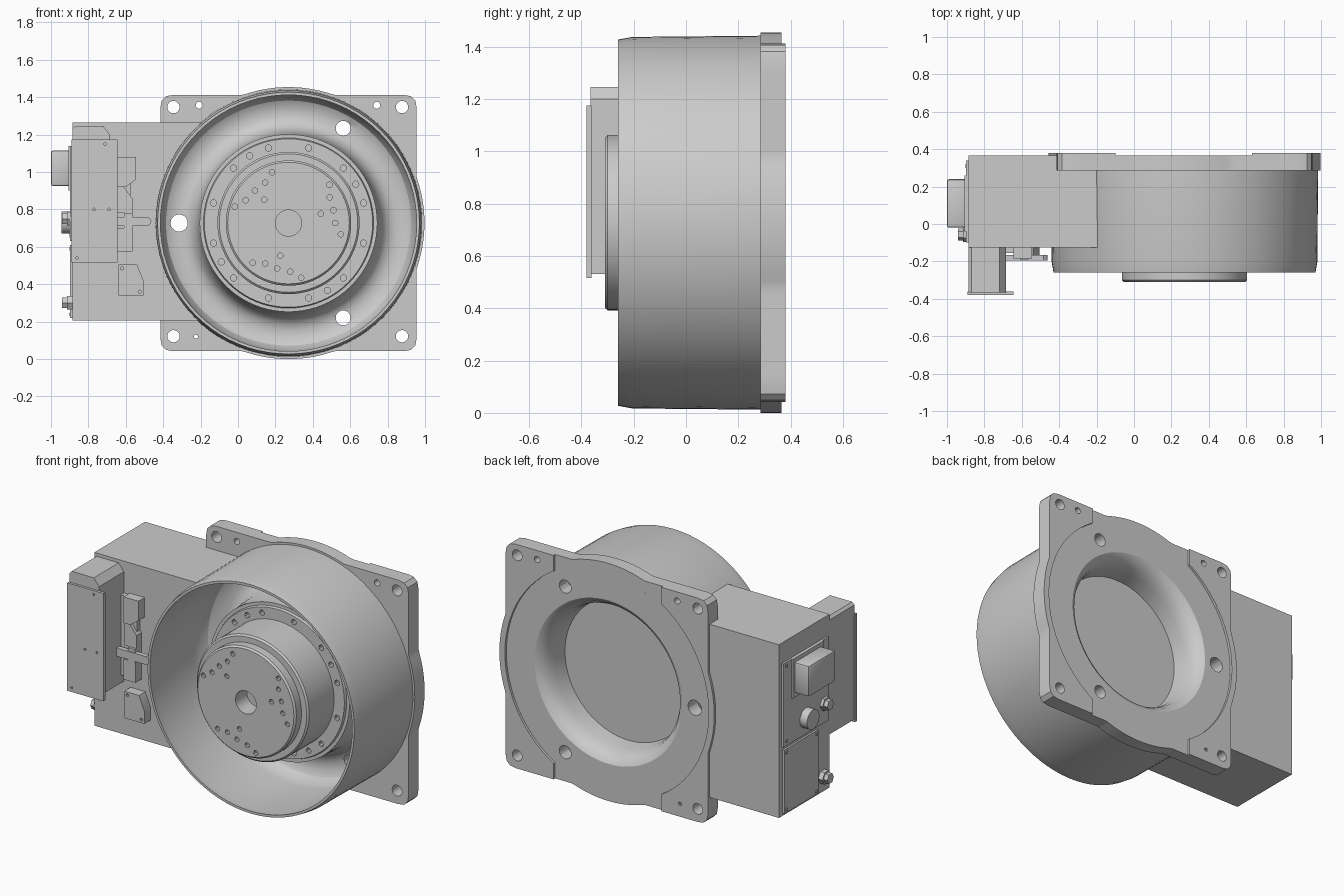
import bpy, bmesh, math
from mathutils import Vector

if "Cube" in bpy.data.objects:
    bpy.data.objects.remove(bpy.data.objects["Cube"])

CX, CZ = 0.27, 0.727          # axis of the round housing


def finish(name, bm, angle=30):
    bmesh.ops.remove_doubles(bm, verts=bm.verts, dist=1e-5)
    bmesh.ops.recalc_face_normals(bm, faces=bm.faces)
    me = bpy.data.meshes.new(name)
    bm.to_mesh(me)
    bm.free()
    ob = bpy.data.objects.new(name, me)
    bpy.context.collection.objects.link(ob)
    if angle:
        smooth(ob, angle)
    return ob


def smooth(ob, angle=30):
    bpy.ops.object.select_all(action='DESELECT')
    ob.select_set(True)
    bpy.context.view_layer.objects.active = ob
    bpy.ops.object.shade_smooth_by_angle(angle=math.radians(angle))


def add_prism(bm, pts, a, b, axis='Y'):
    """Extrude a 2D outline: (x, z) along Y or (y, z) along X."""
    def put(p, t):
        return (p[0], t, p[1]) if axis == 'Y' else (t, p[0], p[1])
    lo = [bm.verts.new(put(p, a)) for p in pts]
    hi = [bm.verts.new(put(p, b)) for p in pts]
    bm.faces.new(lo)
    bm.faces.new(hi[::-1])
    n = len(pts)
    for i in range(n):
        bm.faces.new((lo[i], hi[i], hi[(i + 1) % n], lo[(i + 1) % n]))


def prism(name, pts, a, b, axis='Y', bevel=0):
    bm = bmesh.new()
    add_prism(bm, pts, a, b, axis)
    if bevel:
        bmesh.ops.recalc_face_normals(bm, faces=bm.faces)
        es = [e for e in bm.edges if e.calc_face_angle(0) > 0.8]
        bmesh.ops.bevel(bm, geom=es, offset=bevel, segments=2, profile=0.5, affect='EDGES')
    return finish(name, bm)


def rect(u0, u1, v0, v1):
    return [(u0, v0), (u1, v0), (u1, v1), (u0, v1)]


def circle(u, v, r, n=20):
    return [(u + r * math.cos(2 * math.pi * i / n), v + r * math.sin(2 * math.pi * i / n)) for i in range(n)]


def polar(r, deg):
    return CX + r * math.cos(math.radians(deg)), CZ + r * math.sin(math.radians(deg))


def lathe(name, profile, n=80):
    bm = bmesh.new()
    rings = []
    for i in range(n):
        a = 2 * math.pi * i / n
        rings.append([bm.verts.new((CX + r * math.cos(a), y, CZ + r * math.sin(a))) for r, y in profile])
    for i in range(n):
        p, q = rings[i], rings[(i + 1) % n]
        for j in range(len(profile) - 1):
            bm.faces.new((p[j], p[j + 1], q[j + 1], q[j]))
    return finish(name, bm)


def cut(ob, shapes):
    """Subtract a list of (outline, y0, y1) prisms, one by one group."""
    bm = bmesh.new()
    for pts, a, b in shapes:
        add_prism(bm, pts, a, b)
    cutter = finish("cutter", bm, 0)
    cutter.hide_render = True
    mod = ob.modifiers.new("cut", 'BOOLEAN')
    mod.operation, mod.solver, mod.object = 'DIFFERENCE', 'EXACT', cutter
    dg = bpy.context.evaluated_depsgraph_get()
    me = bpy.data.meshes.new_from_object(ob.evaluated_get(dg))
    ob.modifiers.clear()
    ob.data = me
    bpy.data.objects.remove(cutter)
    smooth(ob)


# Round housing: hub, stepped bolt ring, trough, outer wall and rear recess in one profile
housing = lathe("round_housing", [
    (0, -.20), (.07, -.20), (.07, -.31), (.325, -.31), (.335, -.30), (.335, -.25), (.37, -.25),
    (.38, -.24), (.38, 0), (.45, 0), (.455, .015), (.475, .015), (.475, .06), (.485, .18),
    (.505, .24), (.535, .27), (.57, .28), (.62, .28), (.655, .26), (.678, .22), (.685, .16),
    (.69, -.22), (.685, -.26), (.70, -.26), (.71, -.205), (.715, .32), (.66, .32), (.66, .365),
    (.50, .365), (.475, .35), (.45, .31), (.437, .26), (.43, .17), (0, .17)])
holes = []
for quarter in range(4):                       # bolt ring holes
    for a in (15, 30, 45, 75):
        holes.append((circle(*polar(.415, a + 90 * quarter), .017, 10), -.05, .04))
for third in range(3):                         # hub face hole clusters
    for r, a in ((.30, 43), (.26, 32), (.18, 16), (.25, 16), (.25, 0), (.286, -12)):
        holes.append((circle(*polar(r, a + 120 * third), .015, 10), -.35, -.27))
    holes.append((circle(*polar(.585, 60 + 120 * third), .04 if third != 1 else .046), .15, .45))
cut(housing, holes)


# Square mounting flange with rounded corners and round bulges
def flange_radius(a):
    square = .685 / max(abs(math.cos(a)), abs(math.sin(a)))
    return max(.727, min(square, .943))


outline = []
for i in range(180):
    a = 2 * math.pi * i / 180
    outline.append((CX + flange_radius(a) * math.cos(a), CZ + flange_radius(a) * math.sin(a)))
flange = prism("mounting_flange", outline, .285, .38)
cut(flange, [(circle(CX, CZ, .66, 80), .2, .5)])
cut(flange, [(circle(CX, CZ, .69, 80), .365, .5)])
cut(flange, [(rect(-.10, .63, -.1, 1.6), .365, .5)])
bolts = [(circle(x, z, .033), .2, .5) for x in (-.345, .877) for z in (.122, 1.347)]
bolts += [(circle(x, z, .019, 12), .2, .5) for x, z in ((-.207, 1.357), (.742, 1.357))]
bolts.append((circle(-.225, .12, .011, 10), .2, .5))
cut(flange, bolts)

# Motor and electronics box, its right side hugging the round housing
arc = [polar(.70, 129.8 + 98.4 * i / 16) for i in range(17)]
prism("electronics_box", [(-.885, 1.265)] + arc + [(-.885, .205)], -.125, .365)
prism("upper_side_panel", rect(-.10, .34, .63, 1.14), -.897, -.88, 'X')
prism("lower_side_panel", rect(.0, .33, .22, .61), -.897, -.88, 'X')
for y in (.02, .31):
    for z in (.24, .59, .66, 1.12):
        prism("panel_screw", circle(y, z, .01, 8), -.902, -.89, 'X')

# Connectors on the left side
prism("plug_base", rect(-.04, .26, .90, 1.14), -.905, -.88, 'X')
prism("plug_body", rect(-.02, .24, .925, 1.115), -1.0, -.89, 'X', .012)
prism("round_connector", circle(.12, .73, .06, 20), -.945, -.88, 'X')
for name, z in (("upper_cable_gland", .75), ("lower_cable_gland", .30)):
    prism(name + "_nut", circle(-.055, z, .042, 6), -.915, -.88, 'X')
    prism(name, circle(-.055, z, .032, 6), -.94, -.9, 'X')

# Front cover bracket
prism("cover_box", [(-.885, .53), (-.685, .53), (-.685, 1.20), (-.72, 1.245), (-.87, 1.245), (-.885, 1.23)],
      -.365, -.115)
cover = prism("cover_plate", rect(-.89, -.645, .515, 1.175), -.38, -.362)
cut(cover, [(circle(x, z, .007, 8), -.4, -.37) for x, z in
            ((-.86, .54), (-.71, 1.15), (-.77, .80), (-.69, .80))])

# Terminal parts beside the cover
prism("terminal_base", rect(-.70, -.575, .58, 1.07), -.155, -.115)
prism("upper_terminal", [(-.645, .92), (-.60, .92), (-.545, .96), (-.545, 1.08), (-.645, 1.08)], -.185, -.115)
prism("middle_terminal", [(-.645, .78), (-.565, .78), (-.565, .86), (-.61, .92), (-.645, .92)], -.175, -.115)
prism("lower_terminal", [(-.645, .575), (-.565, .575), (-.565, .70), (-.645, .70)], -.185, -.115)
prism("release_lever", [(-.69, .71), (-.485, .71), (-.468, .722), (-.463, .735), (-.468, .748), (-.485, .76),
                        (-.69, .76)], -.195, -.165)
prism("lever_support", rect(-.61, -.565, .69, .78), -.19, -.115)
clip = prism("corner_clip", [(-.64, .34), (-.505, .34), (-.505, .42), (-.54, .505), (-.64, .505)], -.185, -.115)
cut(clip, [(circle(x, z, .009, 8), -.2, -.16) for x, z in ((-.62, .485), (-.525, .36))])
